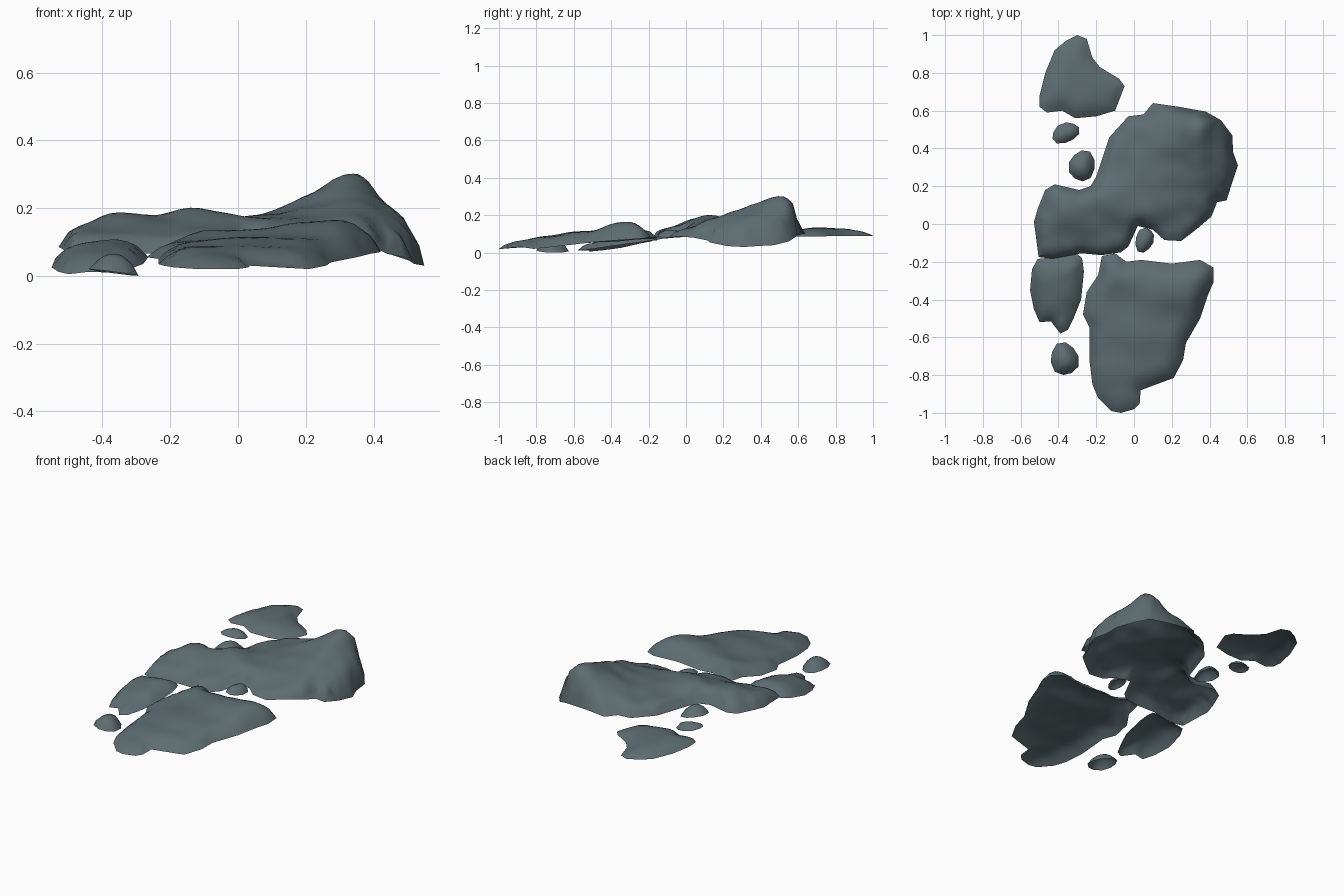
import bpy, bmesh, math
from mathutils import Vector
from mathutils.geometry import delaunay_2d_cdt, intersect_point_line

slate = bpy.data.materials.new("slate_grey")
slate.diffuse_color = (0.11, 0.152, 0.168, 1)
STEP = 0.03


def blend(x, y, pts):
    """Inverse-distance blend of the heights of (x, y, z) points."""
    total = acc = 0.0
    for px, py, pz in pts:
        w = 1.0 / ((x - px) ** 2 + (y - py) ** 2 + 0.001) ** 1.7
        total += w
        acc += w * pz
    return acc / total


def rim_distance(p, rim):
    best = 9.0
    for a, b in zip(rim, rim[1:] + rim[:1]):
        q, t = intersect_point_line(p, a, b)
        q = a if t < 0 else b if t > 1 else q
        best = min(best, (p - q.to_2d()).length)
    return best


def rock(name, rim, peaks, shoulder, step=STEP):
    """Open-bottomed shell: rim outline (x, y, z), peaks shape the crown,
    shoulder is the width over which the side rounds up to full height."""
    flat = [Vector(p[:2]) for p in rim]
    n = len(flat)
    xs, ys = [p.x for p in flat], [p.y for p in flat]
    grid = []
    y, row = min(ys), 0
    while y < max(ys):
        x = min(xs) + (row % 2) * step / 2
        while x < max(xs):
            p = Vector((x, y))
            if rim_distance(p, flat) > step * 0.45:
                grid.append(p)
            x += step
        y += step * 0.87
        row += 1
    co, _, faces, *_ = delaunay_2d_cdt(flat + grid, [], [list(range(n))], 1, 1e-5)
    bm = bmesh.new()
    verts, inner = [], []
    for p in co:
        d = rim_distance(p, flat)
        z = blend(p.x, p.y, rim)
        if d > 1e-4:
            top = max(blend(p.x, p.y, peaks), z + 0.012)
            z += (top - z) * math.sin(min(d / shoulder, 1) * math.pi / 2)
        else:
            z = min(rim, key=lambda r: (r[0] - p.x) ** 2 + (r[1] - p.y) ** 2)[2]
        v = bm.verts.new((p.x, p.y, z))
        verts.append(v)
        if d > step * 1.2:
            inner.append(v)
    for f in faces:
        bm.faces.new([verts[i] for i in f])
    for v in [v for v in bm.verts if not v.link_faces]:
        if v in inner:
            inner.remove(v)
        bm.verts.remove(v)
    # soften the blended crown
    for _ in range(3):
        bmesh.ops.smooth_vert(bm, verts=inner, factor=0.5, use_axis_z=True)
    bm.normal_update()
    if sum(f.normal.z for f in bm.faces) < 0:
        bmesh.ops.reverse_faces(bm, faces=bm.faces)
    me = bpy.data.meshes.new(name)
    bm.to_mesh(me)
    bm.free()
    me.materials.append(slate)
    ob = bpy.data.objects.new(name, me)
    bpy.context.collection.objects.link(ob)
    bpy.ops.object.select_all(action='DESELECT')
    ob.select_set(True)
    bpy.context.view_layer.objects.active = ob
    bpy.ops.object.shade_smooth_by_angle(angle=math.radians(60))


def pebble(name, cx, cy, rx, ry, turn, z0, z1):
    """Small rounded stone on an uneven oval outline."""
    rim = []
    for i in range(10):
        a = i * math.tau / 10
        k = 1 + 0.06 * math.sin(3 * a + cx * 9)
        u, v = rx * k * math.cos(a), ry * k * math.sin(a)
        rim.append((cx + u * math.cos(turn) - v * math.sin(turn),
                    cy + u * math.sin(turn) + v * math.cos(turn),
                    z0 + 0.01 + 0.01 * math.cos(a + math.pi)))
    rock(name, rim, [(cx, cy, z1)], min(rx, ry) * 0.75, 0.016)


# Back slab
rock("back_slab",
     [(-.50, .62, .10), (-.46, .59, .10), (-.38, .60, .10), (-.31, .56, .095), (-.20, .57, .09),
      (-.10, .60, .085), (-.05, .73, .085), (-.08, .77, .09), (-.18, .83, .09), (-.22, .88, .09),
      (-.25, .98, .09), (-.30, 1.0, .09), (-.36, .97, .09), (-.42, .92, .09), (-.47, .80, .09),
      (-.50, .68, .095)],
     [(-.40, .68, .137), (-.25, .68, .132), (-.12, .70, .12), (-.30, .82, .13), (-.30, .94, .122)],
     .08)

# Large boulder: tall crest at the back right, lower lobe at the left
rock("large_boulder",
     [(.02, -.01, .09), (.10, -.03, .09), (.16, -.085, .09), (.25, -.09, .085), (.34, -.02, .085),
      (.41, .04, .08), (.44, .115, .065), (.49, .125, .055), (.52, .22, .035), (.55, .31, .03),
      (.525, .38, .035), (.52, .47, .04), (.46, .55, .06), (.38, .595, .09), (.24, .62, .10),
      (.10, .64, .10), (.05, .58, .10), (-.03, .57, .10), (-.13, .46, .10), (-.20, .25, .10),
      (-.23, .20, .10), (-.29, .18, .10), (-.42, .21, .10), (-.47, .18, .095), (-.51, .08, .09),
      (-.53, .01, .085), (-.52, -.06, .08), (-.505, -.175, .07), (-.42, -.185, .065),
      (-.28, -.155, .065), (-.17, -.165, .07), (-.07, -.15, .07), (-.03, -.12, .075)],
     [(.20, -.04, .115), (.29, .03, .135), (.35, .15, .185), (.35, .25, .228), (.355, .35, .27),
      (.36, .45, .31), (.365, .52, .325), (.37, .56, .33), (.31, .48, .305), (.31, .55, .30),
      (.23, .45, .245), (.22, .30, .205), (.20, .15, .17), (.12, .50, .19), (.10, .30, .18),
      (.0, .45, .16), (-.08, .30, .16), (.02, .15, .168), (.44, .51, .195), (.48, .42, .19),
      (.42, .44, .21), (.48, .27, .165), (.43, .17, .15), (.42, .32, .195), (.22, .59, .20),
      (.10, .60, .15), (-.36, .08, .192), (-.29, .06, .185), (-.38, -.10, .13), (-.23, .02, .158),
      (-.13, .12, .207), (-.05, .12, .19), (-.10, -.08, .14), (-.47, .08, .15), (-.22, -.1, .12)],
     .055)

# Broad slab at the front
rock("front_slab",
     [(-.12, -.99, .02), (-.07, -1.0, .02), (0, -.98, .02), (.03, -.95, .025),
      (.035, -.88, .03), (.21, -.815, .02), (.26, -.72, .03), (.275, -.63, .04), (.35, -.50, .055),
      (.39, -.38, .065), (.42, -.31, .07), (.42, -.23, .075), (.35, -.19, .085), (.20, -.21, .08),
      (.04, -.19, .08), (-.04, -.20, .08), (-.10, -.155, .08), (-.17, -.17, .075),
      (-.19, -.27, .07), (-.25, -.36, .06), (-.27, -.48, .055), (-.235, -.55, .05),
      (-.235, -.73, .035), (-.22, -.85, .03), (-.19, -.92, .025)],
     [(-.09, -.93, .063), (-.12, -.72, .087), (.14, -.75, .085), (.02, -.55, .115),
      (.22, -.55, .112), (.30, -.30, .168), (.37, -.27, .162), (.20, -.32, .16), (.05, -.28, .138),
      (-.09, -.45, .107), (-.18, -.50, .10), (-.12, -.24, .14)], .085)

# Left slab
rock("left_slab",
     [(-.55, -.35, .025), (-.54, -.24, .05), (-.51, -.185, .06), (-.42, -.175, .065),
      (-.30, -.16, .065), (-.275, -.18, .065), (-.265, -.25, .055), (-.28, -.40, .035),
      (-.32, -.50, .02), (-.35, -.56, .012), (-.39, -.58, .01), (-.44, -.515, .012),
      (-.50, -.52, .005), (-.53, -.45, .012)],
     [(-.48, -.42, .078), (-.39, -.48, .068), (-.35, -.33, .097), (-.46, -.26, .10),
      (-.36, -.23, .118)], .08)

# Pebbles
pebble("front_pebble", -.368, -.715, .075, .088, .2, 0.0, .066)
pebble("gap_pebble", .055, -.085, .048, .068, -.3, .08, .125)
pebble("left_pebble", -.275, .308, .07, .083, -.25, .085, .145)
pebble("back_pebble", -.362, .482, .076, .052, .4, .09, .132)
